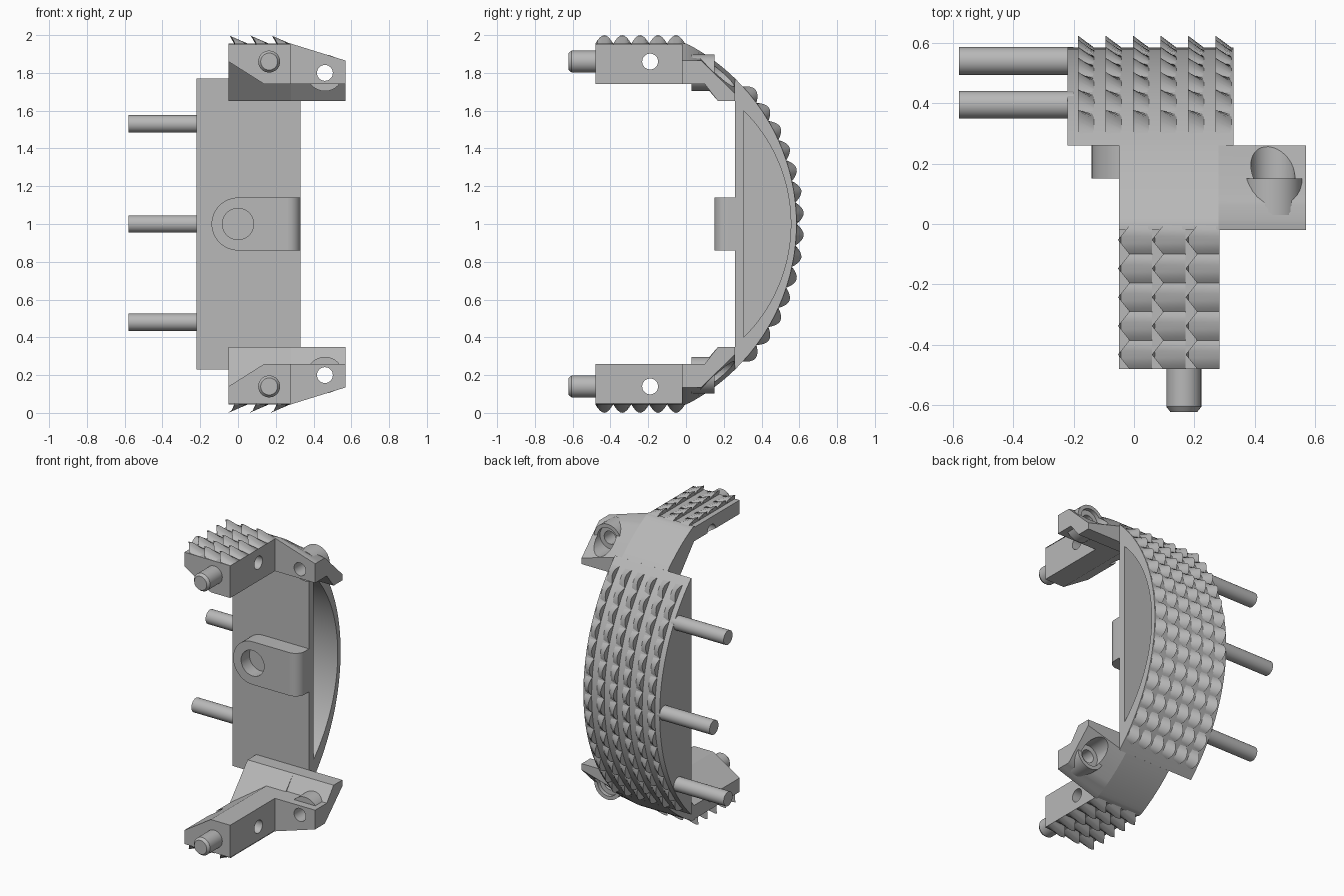
import bpy, bmesh
from math import sin, cos, pi, sqrt
from mathutils import Matrix

cube = bpy.data.objects.get("Cube")
if cube:
    bpy.data.objects.remove(cube)

grey = bpy.data.materials.new("mid_grey")
grey.use_nodes = True
grey.diffuse_color = (0.48, 0.48, 0.48, 1)
grey.node_tree.nodes["Principled BSDF"].inputs["Base Color"].default_value = (0.48, 0.48, 0.48, 1)
parts = []

# Centre and radius of the curved back, in the y-z plane
CY, R = -0.49, 1.075


def finish(name, bm):
    me = bpy.data.meshes.new(name)
    bm.to_mesh(me)
    bm.free()
    me.materials.append(grey)
    ob = bpy.data.objects.new(name, me)
    bpy.context.collection.objects.link(ob)
    parts.append(ob)
    return ob


def loft(name, rings):
    """Closed solid through rings of equal point count."""
    bm = bmesh.new()
    loops = [[bm.verts.new(p) for p in ring] for ring in rings]
    bm.faces.new(loops[0])
    bm.faces.new(loops[-1])
    n = len(loops[0])
    for a, b in zip(loops, loops[1:]):
        for i in range(n):
            j = (i + 1) % n
            bm.faces.new((a[i], a[j], b[j], b[i]))
    bmesh.ops.recalc_face_normals(bm, faces=bm.faces)
    return finish(name, bm)


def along_x(pts, x):
    return [(x, y, z) for y, z in pts]


def along_y(pts, y):
    return [(x, y, z) for x, z in pts]


def circle(a, b, r, n=32):
    return [(a + r * cos(2 * pi * i / n), b + r * sin(2 * pi * i / n)) for i in range(n)]


def rod_x(name, y, z, r, x0, x1):
    return loft(name, [along_x(circle(y, z, r), x) for x in (x0, x1)])


def rod_y(name, x, z, r, y0, y1):
    return loft(name, [along_y(circle(x, z, r), y) for y in (y0, y1)])


def cut(ob, cutter):
    mod = ob.modifiers.new("cut", 'BOOLEAN')
    mod.operation, mod.solver, mod.object = 'DIFFERENCE', 'EXACT', cutter
    bpy.context.view_layer.objects.active = ob
    bpy.ops.object.modifier_apply(modifier=mod.name)
    parts.remove(cutter)
    bpy.data.objects.remove(cutter)


def bow(y0, y1, half, n=40):
    """Bow-shaped outline: flat at y0, bulging to y1, half tall each way."""
    sag = y1 - y0
    r = (half * half + sag * sag) / (2 * sag)
    pts = []
    for i in range(n + 1):
        z = half * (2 * i / n - 1)
        pts.append((y1 - r + sqrt(r * r - z * z), 1 + z))
    return pts


def tooth(bm, place, x0, x1, t0, t1, height, notch):
    """Half-round scale, tall and upright at x0, falling to nothing at x1."""
    n = 8
    tall, flat = [], []
    for i in range(n + 1):
        u = 2 * i / n - 1
        t = t0 + (t1 - t0) * i / n
        tall.append(bm.verts.new(place(x0 + notch * abs(u), t, height * (1 - abs(u) ** 1.8))))
        flat.append(bm.verts.new(place(x1, t, -0.003)))
    foot = [bm.verts.new(place(x0 + notch * abs(2 * k - 1), (t0, t1)[k], -0.01)) for k in (1, 0)]
    bm.faces.new(tall + foot)
    for i in range(n):
        bm.faces.new((tall[i], flat[i], flat[i + 1], tall[i + 1]))


# Main bow-shaped body with a side pocket
body = loft("curved_body", [along_x(bow(0.26, 0.585, 0.77), x) for x in (-0.22, 0.33)])
cut(body, loft("pocket_cutter", [along_x(bow(0.305, 0.555, 0.6), x) for x in (-0.16, 0.4)]))

# Scale teeth over the curved back
bm = bmesh.new()
rows, span = 14, 0.745
for c in range(6):
    x = -0.185 + 0.091 * c
    for k in range(rows):
        a = -span + 2 * span * k / rows
        tooth(bm, lambda x, t, h: (x, CY + (R + h) * cos(t), 1 + (R + h) * sin(t)),
              x, x + 0.057, a, a + 2 * span / rows, 0.04, 0.0)
finish("back_teeth", bm)

# Side pins
for i, (y, z) in enumerate(((0.395, 0.48), (0.54, 1.0), (0.395, 1.53))):
    rod_x(f"side_pin_{i + 1}", y, z, 0.046, -0.58, -0.2)

# Front lug: rounded at one end, softened at the other, with a blind hole
outline = [(0.14 * cos(pi / 2 + pi * i / 24), 0.14 * sin(pi / 2 + pi * i / 24)) for i in range(25)]


def lug_section(x, z, depth):
    return (x, depth, 1 + z)


steps = [(0.265 + 0.065 * sin(a * pi / 16), 0.15 + 0.065 * (1 - cos(a * pi / 16))) for a in range(9)]
lug = loft("front_lug", [[lug_section(x, z, y) for x, z in outline + [(0.265, -0.14), (0.265, 0.14)]]
                         for y in (0.15, 0.27)])
cut(lug, rod_y("lug_hole_cutter", 0, 1, 0.083, 0.1, 0.235))
nose = [(0.265, 0.27)] + steps + [(0.33, 0.27)]
loft("lug_nose", [[(x, y, z) for x, y in nose] for z in (0.86, 1.14)])

# Upper arm: grip block with its lower corner cut away
arm_start = len(parts)


def grip_section(y, top):
    return along_y([(-0.05, 1.86), (0.14, 1.74), (0.28, 1.74), (0.28, top), (-0.05, top)], y)


grip = loft("grip", [grip_section(-0.48, 1.95), grip_section(-0.02, 1.95)])
cut(grip, rod_x("grip_hole_cutter", -0.19, 1.86, 0.042, -0.2, 0.4))
loft("grip_root", [grip_section(-0.02, 1.95), grip_section(0.1, 1.885)])

# Arm pin with a chamfered tip
loft("arm_pin", [along_y(circle(0.165, 1.86, r), y)
                 for r, y in ((0.045, -0.622), (0.058, -0.605), (0.058, -0.47))])

# Shoulder following the curve of the back
arc_y = [-0.02 + 0.28 * i / 14 for i in range(15)]
arc = [(y, min(1.955, 1 + sqrt(R * R - (y - CY) ** 2))) for y in arc_y]
low = [(y, 1.865 - max(0, y - 0.08) * 0.97) for y in arc_y]
under = [(0.26, 1.65), (0.17, 1.65)]
loft("shoulder", [along_x(arc + under + [(-0.02, 1.87)], x) for x in (-0.05, 0.28)])

# Ear sloping off to the side, with a boss and a stepped bolt hole
base = under + [(0.1, 1.74), (-0.02, 1.74)]
ear = loft("ear", [along_x(arc + base, 0.28), along_x(low + base, 0.57)])
boss = rod_y("ear_boss", 0.46, 1.8, 0.097, 0.03, 0.15)
for ob in (ear, boss):
    cut(ob, rod_y("bolt_cutter", 0.46, 1.8, 0.042, -0.1, 0.2))
    cut(ob, rod_y("counterbore_cutter", 0.46, 1.8, 0.073, 0.125, 0.4))

# Saw teeth on the grip
bm = bmesh.new()
for c in range(3):
    x = -0.053 + 0.112 * c
    for k in range(5):
        y = -0.48 + 0.095 * k
        tooth(bm, lambda x, t, h: (x, t, 1.955 + h), x, x + 0.112, y, y + 0.095, 0.045, 0.038)
finish("grip_teeth", bm)

# Lower arm mirrors the upper one
flip = Matrix.Translation((0, 0, 2)) @ Matrix.Diagonal((1, 1, -1, 1))
for ob in parts[arm_start:]:
    me = ob.data.copy()
    me.transform(flip)
    me.flip_normals()
    twin = bpy.data.objects.new("lower_" + ob.name, me)
    bpy.context.collection.objects.link(twin)
    parts.append(twin)
    ob.name = "upper_" + ob.name

# Smooth the round surfaces, keep edges crisp
bpy.ops.object.select_all(action='DESELECT')
for ob in parts:
    ob.select_set(True)
bpy.context.view_layer.objects.active = parts[0]
bpy.ops.object.shade_smooth_by_angle(angle=0.5)
